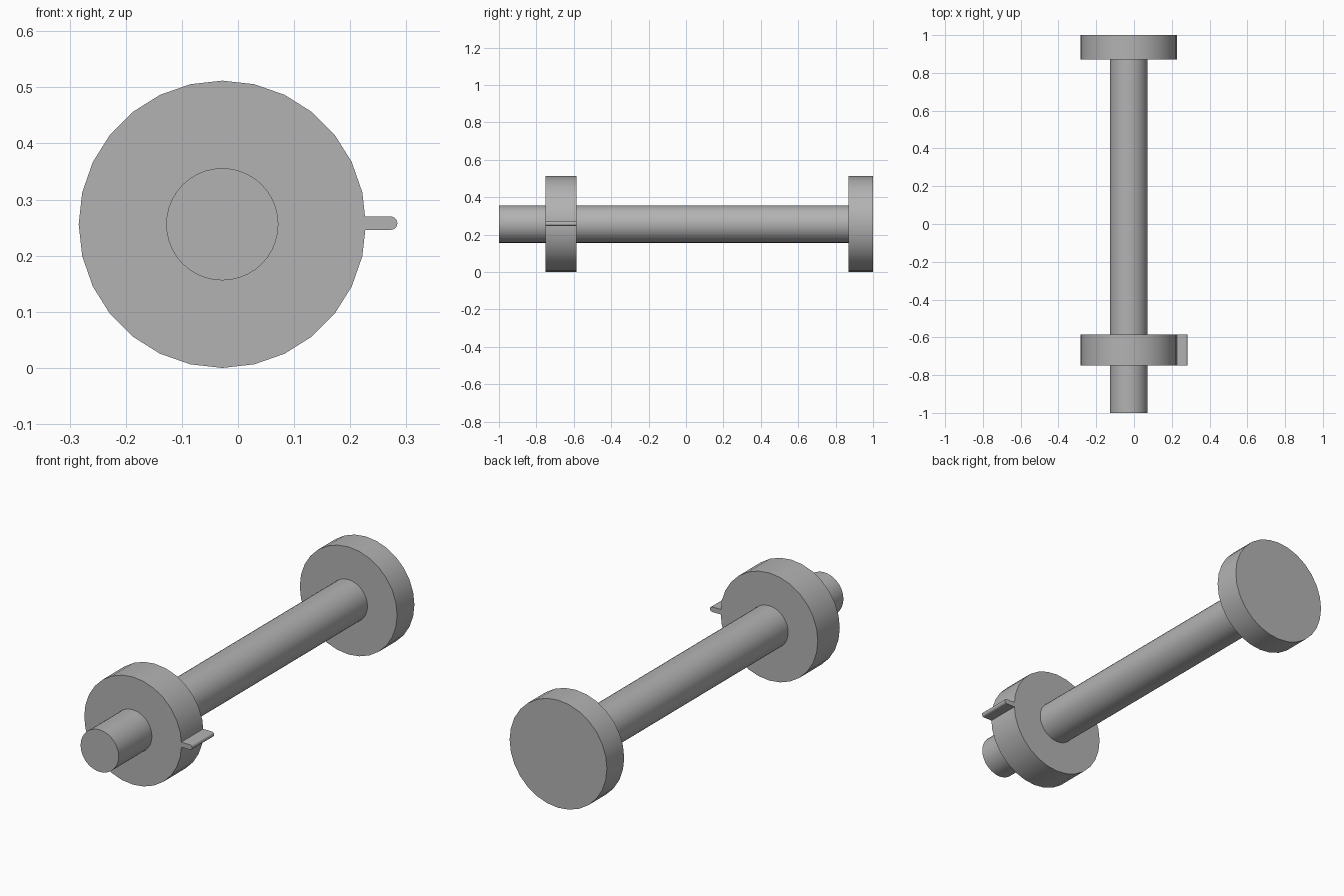
import bpy, bmesh, math

cube = bpy.data.objects.get("Cube")
if cube:
    bpy.data.objects.remove(cube, do_unlink=True)

AXIS_X, AXIS_Z = -0.028, 0.256

steel = bpy.data.materials.new("plain_grey")
steel.use_nodes = True
GREY = (0.45, 0.45, 0.45, 1)
steel.diffuse_color = GREY
steel.node_tree.nodes["Principled BSDF"].inputs["Base Color"].default_value = GREY


def extrude_y(name, profile, y0, y1):
    """Solid made from an x-z outline extruded along y."""
    bm = bmesh.new()
    face = bm.faces.new([bm.verts.new((x, y0, z)) for x, z in profile])
    moved = bmesh.ops.extrude_face_region(bm, geom=[face])["geom"]
    verts = [v for v in moved if isinstance(v, bmesh.types.BMVert)]
    bmesh.ops.translate(bm, verts=verts, vec=(0, y1 - y0, 0))
    bmesh.ops.recalc_face_normals(bm, faces=bm.faces)
    mesh = bpy.data.meshes.new(name)
    bm.to_mesh(mesh)
    bm.free()
    mesh.materials.append(steel)
    obj = bpy.data.objects.new(name, mesh)
    bpy.context.collection.objects.link(obj)
    bpy.ops.object.select_all(action='DESELECT')
    obj.select_set(True)
    bpy.context.view_layer.objects.active = obj
    bpy.ops.object.shade_smooth_by_angle(angle=math.radians(30))
    return obj


def arc(cx, cz, radius, start, end, count):
    return [(cx + radius * math.cos(start + (end - start) * i / count),
             cz + radius * math.sin(start + (end - start) * i / count))
            for i in range(count + 1)]


def disc(radius, sides):
    return arc(AXIS_X, AXIS_Z, radius, 0, math.tau, sides)[:-1]


# Shaft, end flange and sliding collar share one axis
extrude_y("shaft", disc(0.1, 40), -1.0, 0.88)
extrude_y("end_flange", disc(0.256, 28), 0.87, 1.0)
extrude_y("collar", disc(0.256, 28), -0.75, -0.585)

# Thin rounded key on the side of the collar
tip = arc(0.272, 0.258, 0.012, -math.pi / 2, math.pi / 2, 10)
extrude_y("collar_key", [(0.2, 0.27), (0.2, 0.246)] + tip, -0.75, -0.585)
